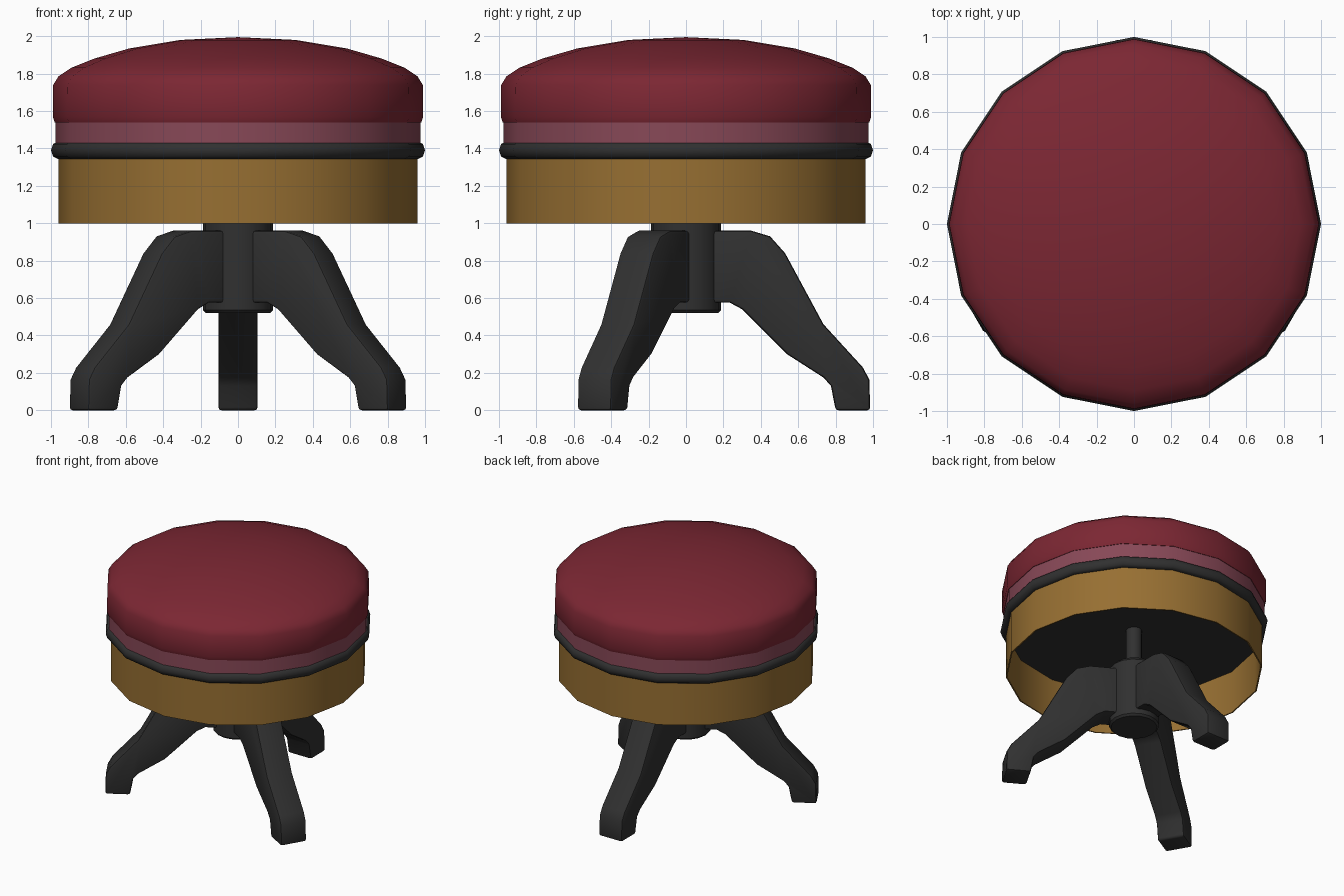
import bpy, bmesh, math
from mathutils import Matrix

if "Cube" in bpy.data.objects:
    bpy.data.objects.remove(bpy.data.objects["Cube"])


def material(name, rgb):
    m = bpy.data.materials.new(name)
    m.diffuse_color = (*rgb, 1)
    m.use_nodes = True
    m.node_tree.nodes["Principled BSDF"].inputs["Base Color"].default_value = m.diffuse_color
    return m


RED = material("dark red leather", (0.200, 0.020, 0.033))
PINK = material("faded pink trim", (0.245, 0.065, 0.095))
GOLD = material("golden wood", (0.310, 0.160, 0.032))
BLACK = material("black iron", (0.030, 0.030, 0.030))


def finish(name, bm, mat, angle, bevel=0):
    bmesh.ops.recalc_face_normals(bm, faces=bm.faces)
    me = bpy.data.meshes.new(name)
    bm.to_mesh(me)
    bm.free()
    me.materials.append(mat)
    ob = bpy.data.objects.new(name, me)
    bpy.context.collection.objects.link(ob)
    bpy.ops.object.select_all(action='DESELECT')
    bpy.context.view_layer.objects.active = ob
    ob.select_set(True)
    if bevel:
        mod = ob.modifiers.new("soft edges", 'BEVEL')
        mod.width, mod.segments, mod.limit_method = bevel, 2, 'ANGLE'
        mod.angle_limit = math.radians(50)
        bpy.ops.object.modifier_apply(modifier=mod.name)
    bpy.ops.object.shade_smooth_by_angle(angle=math.radians(angle))
    return ob


def lathe(name, profile, mat, sides=16, closed=False, angle=40):
    """Turn an (r, z) profile about z; r = 0 makes a pole."""
    bm = bmesh.new()
    rings = []
    for r, z in profile:
        if r == 0:
            rings.append([bm.verts.new((0, 0, z))] * sides)
        else:
            rings.append([bm.verts.new((r * math.cos(2 * math.pi * i / sides),
                                        r * math.sin(2 * math.pi * i / sides), z))
                          for i in range(sides)])
    pairs = list(zip(rings, rings[1:]))
    if closed:
        pairs.append((rings[-1], rings[0]))
    for a, b in pairs:
        for i in range(sides):
            j = (i + 1) % sides
            quad = list(dict.fromkeys((a[i], a[j], b[j], b[i])))
            if len(quad) > 2:
                bm.faces.new(quad)
    return finish(name, bm, mat, angle)


# Domed cushion and the paler band under it
lathe("cushion", [(0.96, 1.535), (0.98, 1.54), (0.99, 1.57), (0.988, 1.74), (0.96, 1.785),
                  (0.89, 1.832), (0.77, 1.88), (0.58, 1.935), (0.31, 1.98), (0, 1.995)], RED)
lathe("trim_band", [(0.977, 1.42), (0.977, 1.545)], PINK)

# Rounded piping ring
lathe("piping_ring", [(0.962 + 0.038 * math.cos(t * math.pi / 4),
                       1.39 + 0.047 * math.sin(t * math.pi / 4)) for t in range(8)],
      BLACK, closed=True, angle=60)

# Hollow wooden skirt with dark underside
lathe("wooden_skirt", [(0.96, 1.0), (0.96, 1.36), (0.95, 1.36), (0.95, 1.0)], GOLD, closed=True)
lathe("seat_underside", [(0, 1.35), (0.955, 1.35)], BLACK)

# Screw spindle and central hub
lathe("spindle", [(0.06, 1.0), (0.06, 1.355)], BLACK, sides=12)
lathe("hub", [(0, 0.52), (0.172, 0.52), (0.187, 0.535), (0.187, 1.0), (0.16, 1.03),
              (0.12, 1.045), (0, 1.045)], BLACK, sides=16)

# Three splayed legs: side profile (radius, z) extruded across its width
PROFILE = [(0.12, 0.96), (0.35, 0.96), (0.45, 0.93), (0.53, 0.84), (0.735, 0.46),
           (0.945, 0.23), (0.98, 0.165), (0.985, 0.0), (0.80, 0.0), (0.775, 0.13),
           (0.735, 0.175), (0.54, 0.30), (0.30, 0.54), (0.235, 0.575), (0.12, 0.575)]
for name, deg in (("back_leg", 90), ("front_left_leg", 210), ("front_right_leg", 330)):
    bm = bmesh.new()
    face = bm.faces.new([bm.verts.new((r, -0.105, z)) for r, z in PROFILE])
    top = bmesh.ops.extrude_face_region(bm, geom=[face])["geom"]
    bmesh.ops.translate(bm, vec=(0, 0.21, 0),
                        verts=[v for v in top if isinstance(v, bmesh.types.BMVert)])
    bmesh.ops.rotate(bm, cent=(0, 0, 0), verts=bm.verts,
                     matrix=Matrix.Rotation(math.radians(deg), 3, 'Z'))
    finish(name, bm, BLACK, 40, bevel=0.016)
